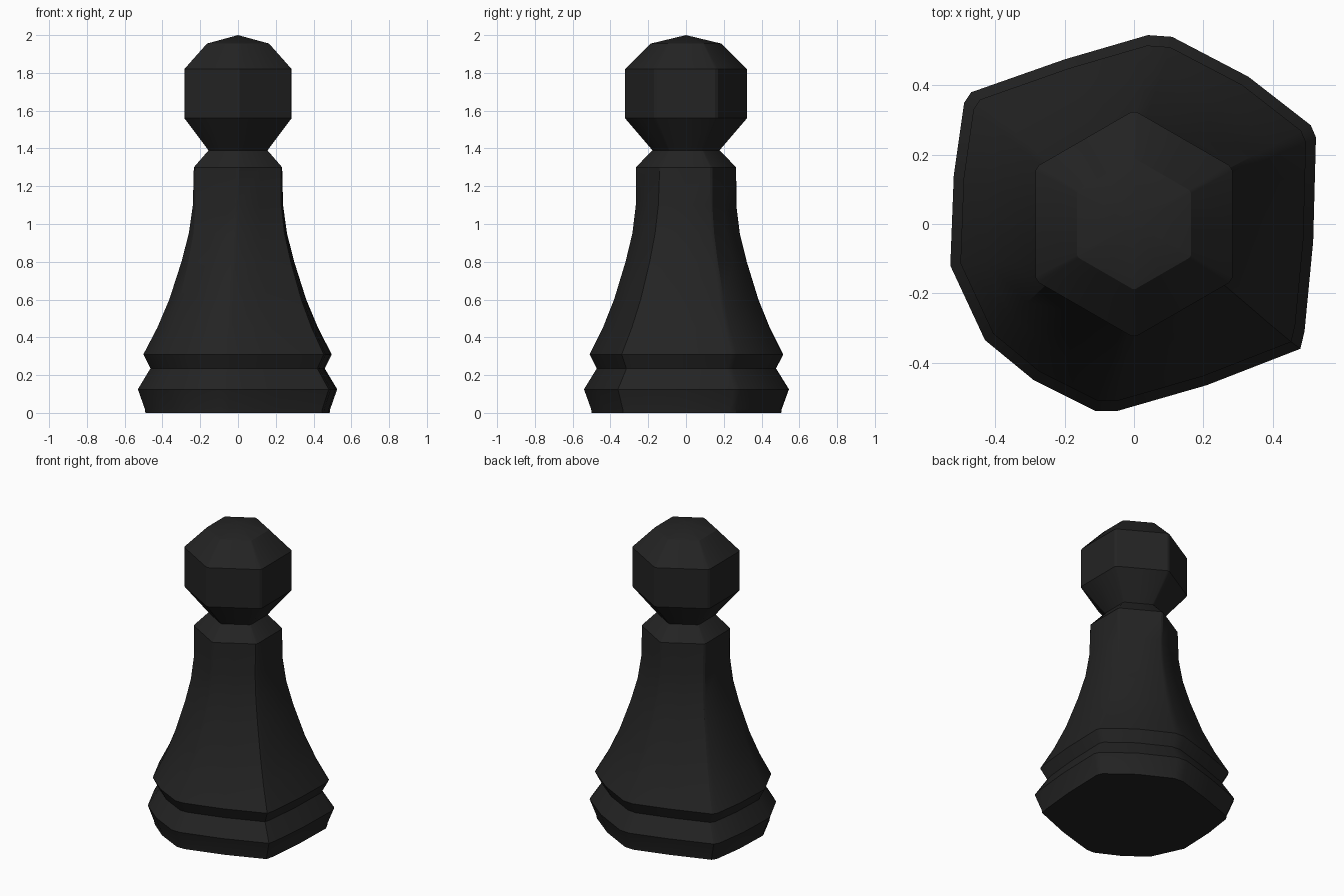
import bpy, bmesh, math
from mathutils import Vector

if "Cube" in bpy.data.objects:
    bpy.data.objects.remove(bpy.data.objects["Cube"])

black = bpy.data.materials.new("matte black")
black.diffuse_color = (0.017, 0.017, 0.017, 1)
black.use_nodes = True
black.node_tree.nodes["Principled BSDF"].inputs["Base Color"].default_value = black.diffuse_color

# Foot outline, clockwise from the back: two points per rounded corner, then a bulged mid-side
FOOT = [Vector(p) for p in (
    (0.04, 0.545), (0.11, 0.54), (0.33, 0.425),
    (0.51, 0.285), (0.525, 0.25), (0.517, -0.05),
    (0.492, -0.31), (0.48, -0.36), (0.21, -0.465),
    (-0.05, -0.54), (-0.11, -0.54), (-0.29, -0.45),
    (-0.43, -0.335), (-0.53, -0.12), (-0.52, 0.14),
    (-0.49, 0.35), (-0.47, 0.38), (-0.2, 0.475))]


def hexagon():
    """Unit hexagon with slightly clipped corners, matching the foot outline point for point."""
    corner = [Vector((math.sin(i * math.pi / 3), math.cos(i * math.pi / 3))) for i in range(6)]
    pts = []
    for i in range(6):
        prev, here, nxt = corner[i - 1], corner[i], corner[(i + 1) % 6]
        pts += [here.lerp(prev, 0.03), here.lerp(nxt, 0.03), here.lerp(nxt, 0.5)]
    return pts


HEX = hexagon()


def loft(name, levels, floor=False, peak=None):
    """Levels are (z, foot scale, hexagon radius, share of foot outline)."""
    bm = bmesh.new()
    rings = []
    for z, scale, radius, t in levels:
        ring = [(h * radius).lerp(f * scale, t) for h, f in zip(HEX, FOOT)]
        rings.append([bm.verts.new((p.x, p.y, z)) for p in ring])
    n = len(HEX)
    for lo, up in zip(rings, rings[1:]):
        for i in range(n):
            j = (i + 1) % n
            bm.faces.new((lo[j], lo[i], up[i], up[j]))
    if floor:
        bm.faces.new(rings[0])
    if peak:
        tip = bm.verts.new((0, 0, peak))
        for i in range(n):
            bm.faces.new((rings[-1][(i + 1) % n], rings[-1][i], tip))
    mesh = bpy.data.meshes.new(name)
    bm.to_mesh(mesh)
    bm.free()
    mesh.materials.append(black)
    ob = bpy.data.objects.new(name, mesh)
    bpy.context.collection.objects.link(ob)
    bpy.ops.object.select_all(action='DESELECT')
    ob.select_set(True)
    bpy.context.view_layer.objects.active = ob
    bpy.ops.object.shade_smooth_by_angle(angle=math.radians(28))


# Foot ring
loft("foot", [(0, 0.925, 0, 1), (0.02, 0.93, 0, 1), (0.125, 1, 0, 1), (0.235, 0.875, 0, 1)], floor=True)

# Flared body, untwisting into a plain hexagon at the shoulder
loft("body", [
    (0.235, 0.875, 0, 1), (0.31, 0.945, 0, 1),
    (0.45, 0.815, 0.45, 0.9), (0.6, 0.70, 0.395, 0.75), (0.8, 0.585, 0.33, 0.55),
    (0.95, 0.52, 0.29, 0.38), (1.1, 0.49, 0.27, 0.2),
    (1.3, 0.48, 0.27, 0), (1.39, 0.3, 0.18, 0)])

# Faceted head
loft("head", [
    (1.39, 0, 0.18, 0), (1.56, 0, 0.328, 0), (1.82, 0, 0.328, 0), (1.955, 0, 0.19, 0)], peak=2.0)
